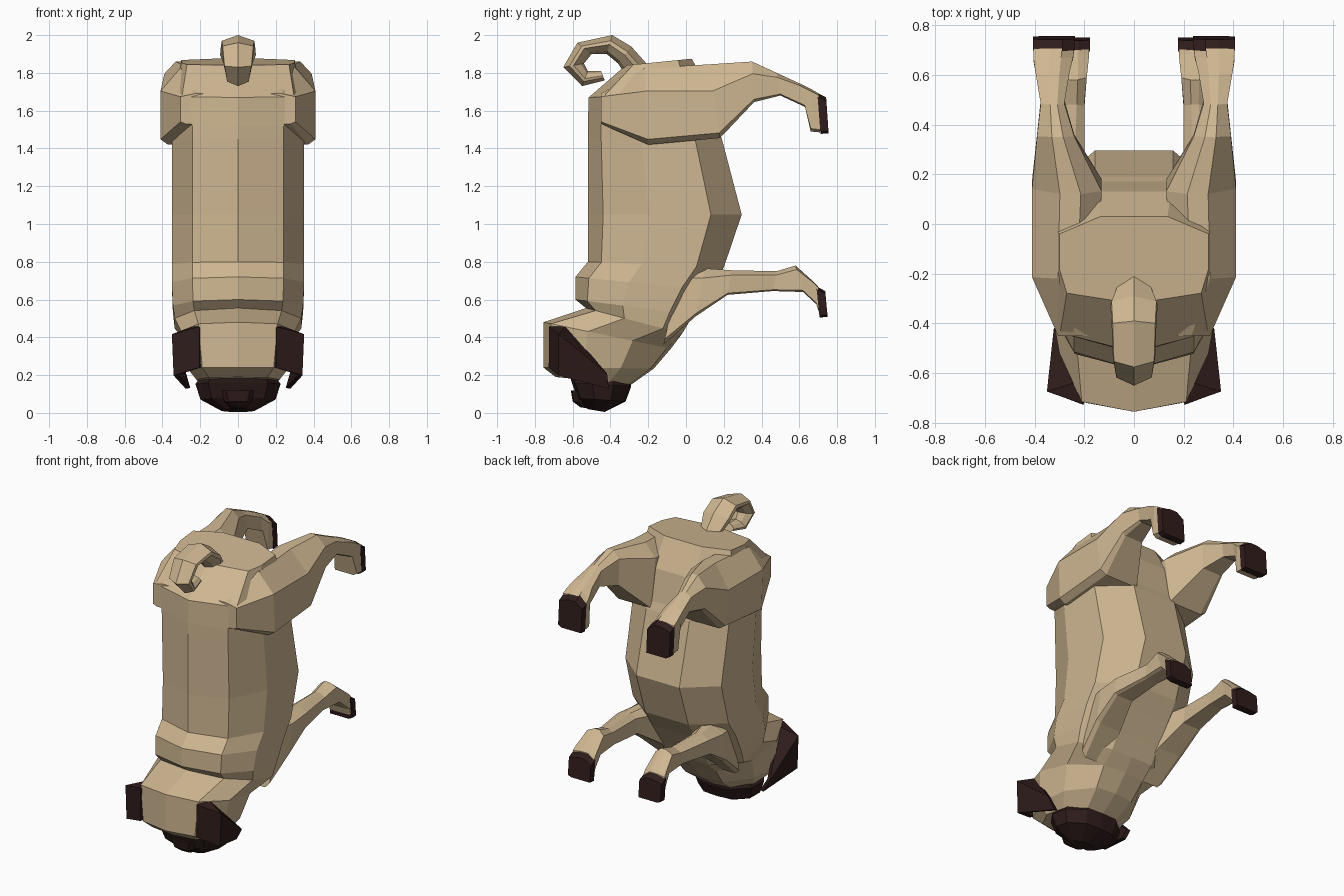
import bpy, bmesh
from mathutils import Vector

if "Cube" in bpy.data.objects:
    bpy.data.objects.remove(bpy.data.objects["Cube"])


def mat(name, c):
    m = bpy.data.materials.new(name)
    m.diffuse_color = (*c, 1)
    m.use_nodes = True
    m.node_tree.nodes["Principled BSDF"].inputs["Base Color"].default_value = m.diffuse_color
    return m


FAWN = mat("fawn", (0.62, 0.47, 0.285))
DARK = mat("dark_brown", (0.028, 0.012, 0.011))


def make(name, verts, faces, m):
    bm = bmesh.new()
    vs = [bm.verts.new(v) for v in verts]
    for f in faces:
        bm.faces.new([vs[i] for i in f])
    bmesh.ops.remove_doubles(bm, verts=bm.verts, dist=1e-5)
    bmesh.ops.recalc_face_normals(bm, faces=bm.faces)
    me = bpy.data.meshes.new(name)
    bm.to_mesh(me)
    bm.free()
    me.materials.append(m)
    ob = bpy.data.objects.new(name, me)
    bpy.context.collection.objects.link(ob)
    return ob


def loft(name, rings, m):
    n = len(rings[0])
    verts = [v for r in rings for v in r]
    faces = [[k * n + i, k * n + (i + 1) % n, (k + 1) * n + (i + 1) % n, (k + 1) * n + i]
             for k in range(len(rings) - 1) for i in range(n)]
    faces += [list(range(n)), list(range((len(rings) - 1) * n, len(rings) * n))]
    return make(name, verts, faces, m)


def ring(back, belly, w, prof):
    """Symmetric cross-section between a back point and a belly point (y, z)."""
    a, b = Vector((0, *back)), Vector((0, *belly))
    half = [a.lerp(b, t) + Vector((x * w, 0, 0)) for x, t in prof]
    return half + [Vector((-p.x, p.y, p.z)) for p in half[-2:0:-1]]


RUMP = [(0, 0), (.9, .12), (1, .4), (1, .8), (.45, 1), (0, 1)]
TORSO = [(0, 0), (.69, .1), (1, .4), (1, .8), (.45, 1), (0, 1)]
HEAD = [(0, 0), (.7, .06), (1, .35), (.95, .7), (.5, .97), (0, 1)]

# Torso, neck folds and head
loft("body", [
    ring((-.32, 1.84), (.03, 1.875), .30, RUMP),
    ring((-.515, 1.67), (.13, 1.70), .33, RUMP),
    ring((-.52, 1.52), (.17, 1.50), .35, TORSO),
    ring((-.52, 1.45), (.19, 1.45), .35, TORSO),
    ring((-.52, 1.05), (.295, 1.05), .35, TORSO),
    ring((-.52, .80), (.20, .77), .35, TORSO),
    ring((-.585, .72), (.12, .65), .35, TORSO),
    ring((-.585, .60), (.04, .52), .345, TORSO),
    ring((-.53, .555), (-.02, .42), .335, TORSO),
    ring((-.755, .48), (-.08, .34), .30, HEAD),
    ring((-.755, .24), (-.17, .235), .27, HEAD),
    ring((-.69, .19), (-.29, .15), .22, HEAD),
], FAWN)

# Dark muzzle and nose
loft("muzzle", [
    ring((-.62, .22), (-.29, .18), .19, HEAD),
    ring((-.605, .16), (-.29, .14), .225, HEAD),
    ring((-.575, .08), (-.32, .06), .20, HEAD),
    ring((-.52, .02), (-.43, .005), .09, HEAD),
], DARK)
loft("nose", [
    ring((-.61, .12), (-.50, .11), .09, HEAD),
    ring((-.60, .06), (-.50, .05), .07, HEAD),
    ring((-.56, .03), (-.50, .02), .04, HEAD),
], DARK)

# Curled tail: y, z of outer and inner edge, half width
tail = [(-.21, 1.85, -.34, 1.82, .07), (-.29, 1.94, -.36, 1.85, .095),
        (-.39, 2.0, -.42, 1.90, .09), (-.575, 1.96, -.50, 1.90, .085),
        (-.65, 1.83, -.54, 1.85, .075), (-.55, 1.73, -.52, 1.81, .06),
        (-.43, 1.76, -.45, 1.81, .04)]
HEX = [(0, 0), (.95, .3), (1, .5), (.6, .85), (0, 1)]
loft("tail", [ring((a, b), (c, d), w, HEX) for a, b, c, d, w in tail], FAWN)


def leg_ring(s, up, lo, xin, xout, cham):
    """Limb section with a chamfered upper outer edge."""
    a, b = Vector((0, *up)), Vector((0, *lo))
    w = xout - xin
    pts = [(xin, .2), (xin + w * .3, 0), (xout - w * .4, 0), (xout, cham), (xout, .93),
           (xout - w * .15, 1), (xin, 1)]
    return [a.lerp(b, t) + Vector((s * x, 0, 0)) for x, t in pts]


hind = [((-.45, 1.69), (-.45, 1.53), .12, .305, .1), ((-.22, 1.825), (-.20, 1.42), .15, .41, .30),
        ((.12, 1.845), (.18, 1.455), .13, .41, .36), ((.35, 1.86), (.36, 1.645), .24, .39, .3),
        ((.48, 1.80), (.50, 1.68), .28, .375, .2), ((.60, 1.745), (.63, 1.62), .26, .395, .1),
        ((.67, 1.71), (.66, 1.49), .245, .405, .05), ((.705, 1.69), (.71, 1.485), .24, .405, .05)]
fore = [((-.02, .80), (-.12, .36), .12, .31, .2), ((.10, .765), (.05, .51), .15, .335, .2),
        ((.24, .755), (.22, .625), .20, .335, .2), ((.48, .75), (.46, .645), .20, .30, .2),
        ((.58, .78), (.62, .64), .19, .31, .15), ((.68, .69), (.69, .575), .18, .33, .05),
        ((.70, .67), (.71, .515), .18, .335, .05)]


def paw(name, s, y, z0, z1, xin, xout):
    loft(name, [leg_ring(s, (y - .005, z1), (y + .012, z0 - .003), xin, xout, .1),
                leg_ring(s, (y + .042, z1 - .025), (y + .055, z0), xin, xout, .1)], DARK)


# Legs, paws and ears on both sides
for s, side in ((1, "right"), (-1, "left")):
    loft("hind_leg_" + side, [leg_ring(s, *r) for r in hind], FAWN)
    loft("front_leg_" + side, [leg_ring(s, *r) for r in fore], FAWN)
    paw("hind_paw_" + side, s, .70, 1.48, 1.695, .238, .406)
    paw("front_paw_" + side, s, .695, .508, .67, .177, .338)

    # Folded ear flap
    flap = [(.20, -.715, .45), (.20, -.715, .24), (.34, -.67, .41), (.33, -.67, .2),
            (.23, -.64, .45), (.31, -.42, .21), (.265, -.41, .13)]
    ear = make("ear_" + side, [(s * x, y, z) for x, y, z in flap],
               [(0, 1, 3, 2), (0, 2, 4), (2, 3, 6, 5), (4, 2, 5)], DARK)
    mod = ear.modifiers.new("thickness", "SOLIDIFY")
    mod.thickness = .025
    mod.offset = 0
